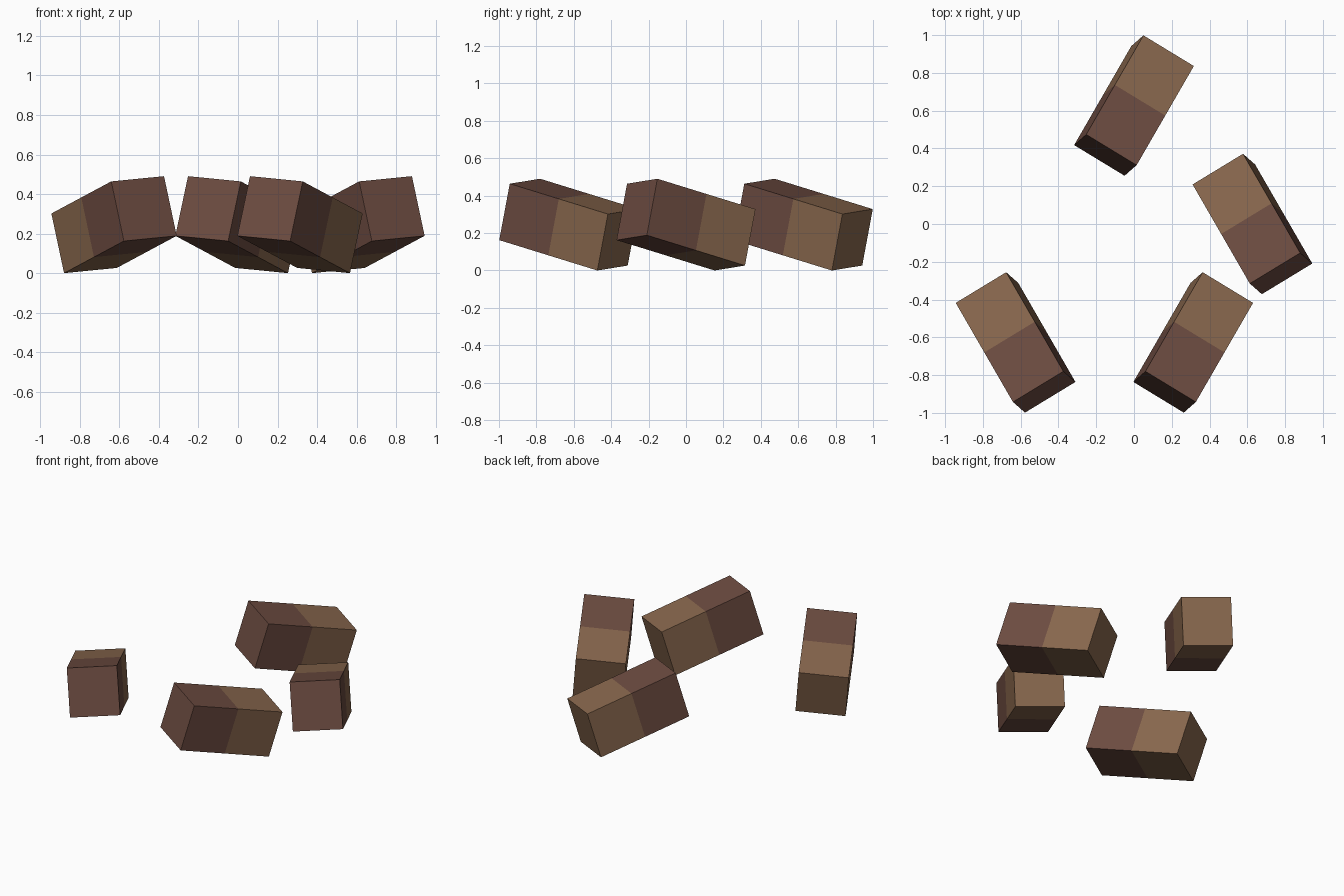
import bpy, bmesh
from math import radians
from mathutils import Matrix, Vector

if "Cube" in bpy.data.objects:
    bpy.data.objects.remove(bpy.data.objects["Cube"])

S = 0.3135  # block thickness; each block is twice as long


def lin(c):
    c /= 255
    return c / 12.92 if c <= 0.04045 else ((c + 0.055) / 1.055) ** 2.4


def material(name, rgb):
    m = bpy.data.materials.new(name)
    m.diffuse_color = (*[lin(c) for c in rgb], 1)
    m.use_nodes = True
    m.node_tree.nodes["Principled BSDF"].inputs["Base Color"].default_value = m.diffuse_color
    return m


dark = material("red_brown", (109, 76, 65))
light = material("tan_brown", (136, 103, 77))


def block(name, x, y, side):
    # box along y, cut in half across its length
    bm = bmesh.new()
    bmesh.ops.create_cube(bm, size=1)
    bmesh.ops.scale(bm, vec=(S, 2 * S, S), verts=bm.verts)
    bmesh.ops.bisect_plane(bm, geom=bm.verts[:] + bm.edges[:] + bm.faces[:],
                           plane_co=(0, 0, 0), plane_no=(0, 1, 0))
    # rear half is dark at the front, lighter towards the back
    for f in bm.faces:
        f.material_index = 1 if f.calc_center_median().y > 0 else 0
    # tilt: roll, pitch nose-down to the back, then turn left or right
    rot = (Matrix.Rotation(radians(-30 * side), 4, 'Z')
           @ Matrix.Rotation(radians(-15), 4, 'X')
           @ Matrix.Rotation(radians(5 * side), 4, 'Y'))
    bmesh.ops.transform(bm, matrix=rot, verts=bm.verts)
    low = min(v.co.z for v in bm.verts)
    bmesh.ops.translate(bm, vec=Vector((x * S, y * S, -low)), verts=bm.verts)
    me = bpy.data.meshes.new(name)
    bm.to_mesh(me)
    bm.free()
    me.materials.append(dark)
    me.materials.append(light)
    bpy.context.collection.objects.link(bpy.data.objects.new(name, me))


# four tilted blocks, alternately mirrored
block("back_block", 0, 2, 1)
block("right_block", 2, 0, -1)
block("front_left_block", -2, -2, -1)
block("front_right_block", 1, -2, 1)
